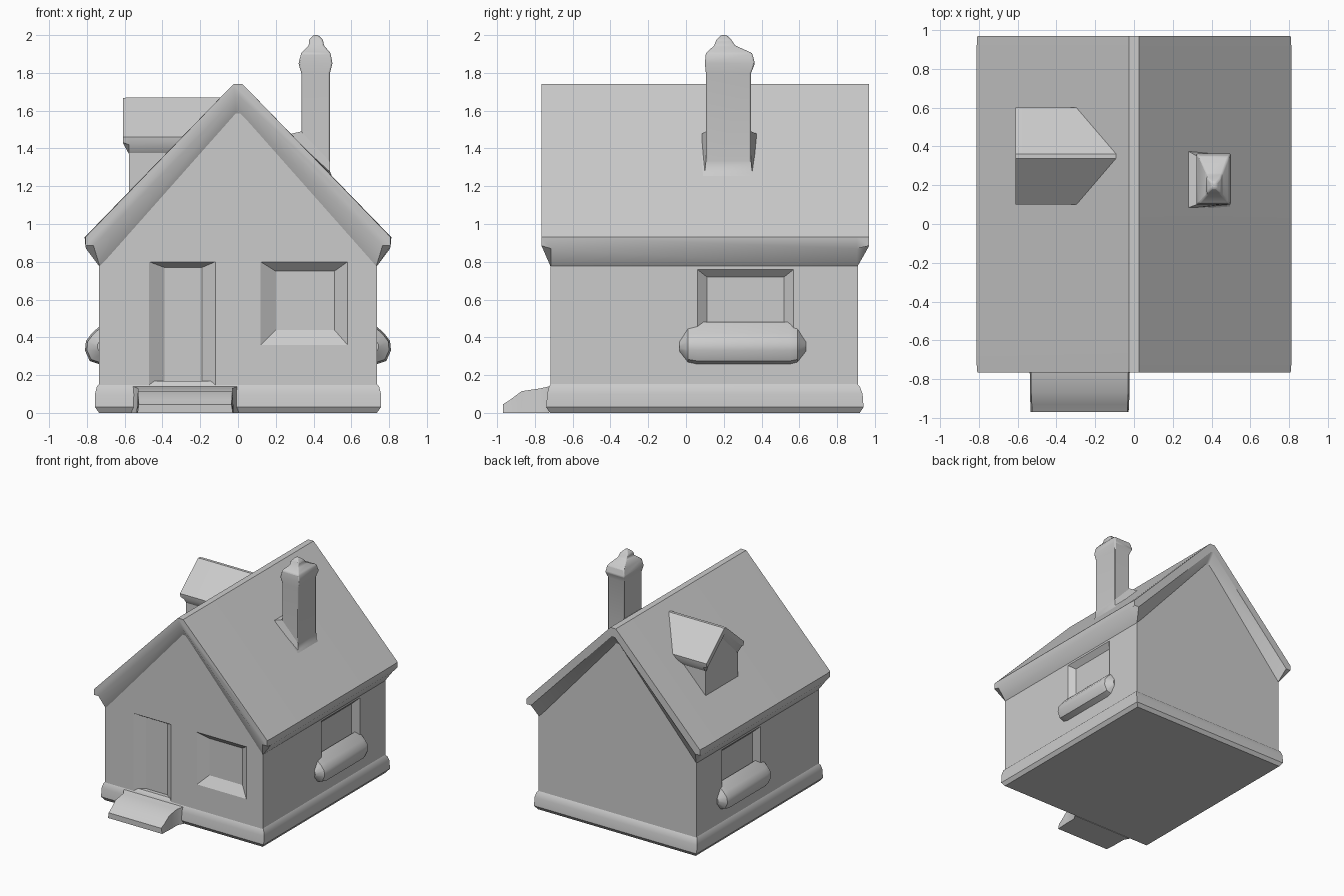
import bpy, bmesh

if "Cube" in bpy.data.objects:
    bpy.data.objects.remove(bpy.data.objects["Cube"])


def finish(ob, angle=0.6):
    bpy.ops.object.select_all(action='DESELECT')
    ob.select_set(True)
    bpy.context.view_layer.objects.active = ob
    bpy.ops.object.shade_smooth_by_angle(angle=angle)


def loft(name, rings, bevel=0.0, smooth=True):
    """Skin a list of equal-length rings and cap both ends."""
    bm = bmesh.new()
    vs = [[bm.verts.new(p) for p in ring] for ring in rings]
    n = len(vs[0])
    for a, b in zip(vs, vs[1:]):
        for i in range(n):
            j = (i + 1) % n
            bm.faces.new((a[i], a[j], b[j], b[i]))
    bm.faces.new(vs[0])
    bm.faces.new(vs[-1])
    bmesh.ops.recalc_face_normals(bm, faces=bm.faces)
    me = bpy.data.meshes.new(name)
    bm.to_mesh(me)
    bm.free()
    ob = bpy.data.objects.new(name, me)
    bpy.context.collection.objects.link(ob)
    if bevel:
        m = ob.modifiers.new("soft_edges", 'BEVEL')
        m.width, m.segments = bevel, 2
    if smooth:
        finish(ob)
    return ob


def rect(x0, x1, y0, y1, z):
    return [(x0, y0, z), (x1, y0, z), (x1, y1, z), (x0, y1, z)]


def mirror_profile(half):
    """Right half profile (top to bottom to inner top) -> full closed chevron."""
    outer, inner = half
    return (outer + inner + [(-x, z) for x, z in reversed(inner)]
            + [(-x, z) for x, z in reversed(outer)])


# plinth with rounded shoulder
loft("plinth", [rect(-x, x, y0, y1, z) for x, y0, y1, z in (
    (0.735, -0.72, 0.92, 0), (0.757, -0.74, 0.94, 0.03), (0.757, -0.735, 0.935, 0.10),
    (0.747, -0.725, 0.92, 0.14), (0.72, -0.70, 0.89, 0.17))])

# gabled walls
gable = [(-0.735, 0.05), (0.735, 0.05), (0.735, 0.92), (0, 1.65), (-0.735, 0.92)]
walls = loft("walls", [[(x, y, z) for x, z in gable] for y in (-0.718, 0.91)], smooth=False)


# recessed door and windows: tapered cutters
def recess(name, outer, inner, place):
    def ring(r, d):
        a0, a1, z0, z1 = r
        return [place(a, d, z) for a, z in ((a0, z0), (a1, z0), (a1, z1), (a0, z1))]
    cut = loft(name, [ring(outer, -0.02), ring(outer, 0), ring(inner, 0.05)], smooth=False)
    cut.hide_render = True
    cut.hide_set(True)
    m = walls.modifiers.new(name, 'BOOLEAN')
    m.operation, m.object, m.solver = 'DIFFERENCE', cut, 'EXACT'


def on_front(a, d, z):
    return (a, -0.718 + d, z)


recess("door_cutter", (-0.47, -0.12, 0.10, 0.80), (-0.39, -0.19, 0.14, 0.77), on_front)
recess("window_cutter", (0.12, 0.58, 0.36, 0.80), (0.20, 0.51, 0.44, 0.75), on_front)
for s, side in ((1, "right"), (-1, "left")):
    recess(side + "_window_cutter", (0.06, 0.57, 0.36, 0.76), (0.11, 0.52, 0.42, 0.72),
           lambda a, d, z, s=s: (s * (0.735 - d * 0.8), a, z))
finish(walls)

# roof: thin rim at the gable ends thickening to the wall
rim = mirror_profile(([(0.025, 1.74), (0.808, 0.93), (0.808, 0.885)],
                      [(0.765, 0.885), (0.012, 1.67)]))
thick = mirror_profile(([(0.025, 1.74), (0.812, 0.93), (0.805, 0.87)],
                        [(0.73, 0.77), (0.012, 1.58)]))
loft("roof", [[(x, y, z) for x, z in prof] for y, prof in (
    (-0.765, rim), (-0.715, thick), (0.905, thick), (0.97, rim))])

# chimney with stepped cap
loft("chimney", [rect(*r) for r in (
    (0.335, 0.487, 0.105, 0.345, 1.15), (0.335, 0.487, 0.105, 0.345, 1.80),
    (0.32, 0.50, 0.10, 0.365, 1.85), (0.335, 0.49, 0.105, 0.35, 1.905),
    (0.375, 0.455, 0.15, 0.26, 1.945), (0.375, 0.45, 0.16, 0.24, 1.975),
    (0.40, 0.425, 0.185, 0.215, 2.0))], bevel=0.008)

# flashing skirt around the chimney foot
loft("chimney_flashing", [
    [(x, y, 1.745 - x) for x, y in ((0.26, 0.06), (0.50, 0.085), (0.50, 0.365), (0.26, 0.40))],
    [(0.27, 0.08, 1.475), (0.488, 0.10, 1.275), (0.488, 0.35, 1.275), (0.27, 0.38, 1.475)],
    [(0.335, 0.105, 1.49), (0.487, 0.105, 1.33), (0.487, 0.345, 1.33), (0.335, 0.345, 1.49)]])

# dormer walls and roof on the left slope
YC = 0.35
face = [(-0.215, 1.0), (0.215, 1.0), (0.215, 1.45), (0, 1.63), (-0.215, 1.45)]
loft("dormer_walls", [[(x, YC + y, z) for y, z in face] for x in (-0.578, -0.1)])
d_rim = mirror_profile(([(0.012, 1.667), (0.25, 1.46), (0.245, 1.43)],
                        [(0.225, 1.43), (0.006, 1.62)]))
d_thick = mirror_profile(([(0.012, 1.67), (0.25, 1.46), (0.245, 1.42)],
                          [(0.21, 1.37), (0.006, 1.57)]))
loft("dormer_roof", [[(x, YC + y, z) for y, z in prof] for x, prof in (
    (-0.61, d_rim), (-0.577, d_thick), (-0.06, d_thick))])

# flower boxes under the side windows
box = [(0.71, 0.25), (0.785, 0.275), (0.81, 0.33), (0.805, 0.38), (0.775, 0.42), (0.71, 0.48)]
for s, side in ((1, "right"), (-1, "left")):
    rings = []
    for y, k in ((-0.035, 0.35), (0.01, 0.9), (0.06, 1), (0.55, 1), (0.59, 0.9), (0.635, 0.35)):
        rings.append([(s * (0.71 + (x - 0.71) * k), y, 0.355 + (z - 0.355) * k) for x, z in box])
    loft(side + "_flower_box", rings)

# sloping front doorstep, flaring where it meets the plinth
step = []
for y, z, w in ((-0.97, 0.045, 0.245), (-0.93, 0.07, 0.247), (-0.87, 0.115, 0.25),
                (-0.77, 0.13, 0.25), (-0.725, 0.14, 0.275)):
    step.append([(-0.28 + sx * w * k, y, h) for sx, k, h in (
        (-1, 1.03, 0), (1, 1.03, 0), (1, 1, z), (-1, 1, z))])
loft("doorstep", step)
